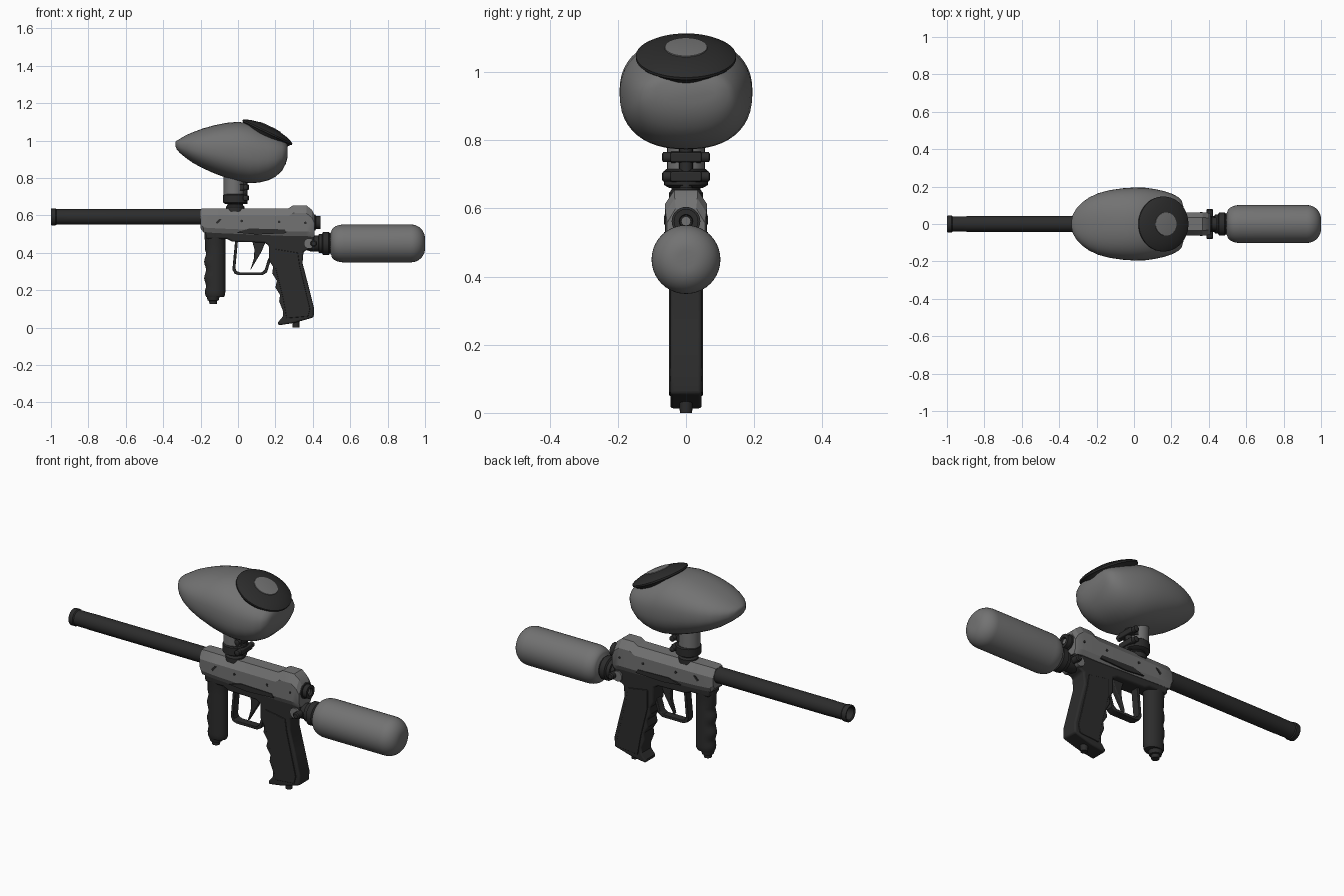
import bpy, bmesh, math
from mathutils import Vector


def material(name, v):
    m = bpy.data.materials.new(name)
    m.diffuse_color = (v, v, v, 1)
    return m


GREY = material("satin grey", 0.17)
DARK = material("matte black", 0.025)


def finish(name, bm, mat, angle=35, bevel=0):
    bmesh.ops.recalc_face_normals(bm, faces=bm.faces[:])
    me = bpy.data.meshes.new(name)
    bm.to_mesh(me)
    bm.free()
    me.materials.append(mat)
    ob = bpy.data.objects.new(name, me)
    bpy.context.collection.objects.link(ob)
    if bevel:
        b = ob.modifiers.new("round", 'BEVEL')
        b.width, b.segments, b.limit_method = bevel, 3, 'ANGLE'
        b.angle_limit = math.radians(50)
    bpy.ops.object.select_all(action='DESELECT')
    ob.select_set(True)
    bpy.context.view_layer.objects.active = ob
    bpy.ops.object.shade_smooth_by_angle(angle=math.radians(angle))
    return ob


def loft(name, rings, mat, angle=35, bevel=0):
    """Skin a list of equal-length point rings and cap both ends."""
    bm = bmesh.new()
    vs = [[bm.verts.new(p) for p in r] for r in rings]
    n = len(rings[0])
    for a, b in zip(vs, vs[1:]):
        for i in range(n):
            bm.faces.new((a[i], a[(i + 1) % n], b[(i + 1) % n], b[i]))
    bm.faces.new(vs[0])
    bm.faces.new(vs[-1])
    return finish(name, bm, mat, angle, bevel)


def lathe(name, origin, axis, prof, mat, n=32, angle=35):
    """Turn (distance along axis, radius) pairs around an axis."""
    o, d = Vector(origin), Vector(axis).normalized()
    u = d.orthogonal().normalized()
    w = d.cross(u)
    ang = [2 * math.pi * i / n for i in range(n)]
    return loft(name, [[o + d * t + (u * math.cos(a) + w * math.sin(a)) * r for a in ang]
                       for t, r in prof], mat, angle)


def prism(name, prof, half, mat, bevel=0.0, y=0.0):
    """Extrude an (x, z) outline across y."""
    return loft(name, [[(x, y + s * half, z) for x, z in prof] for s in (-1, 1)], mat, 35, bevel)


def superring(x, top, bot, w, e=2.3, n=48):
    zc, h = (top + bot) / 2, (top - bot) / 2
    pts = []
    for i in range(n):
        c, s = math.cos(2 * math.pi * i / n), math.sin(2 * math.pi * i / n)
        pts.append((x, w * math.copysign(abs(c) ** (2 / e), c),
                    zc + h * math.copysign(abs(s) ** (2 / e), s)))
    return pts


# Barrel with hollow muzzle
lathe("barrel", (0, 0, 0.592), (1, 0, 0),
      [(-0.85, 0.03), (-0.995, 0.033), (-1, 0.037), (-1, 0.043), (-0.996, 0.045), (-0.975, 0.045),
       (-0.97, 0.041), (-0.9, 0.041), (-0.89, 0.042), (-0.19, 0.042)], DARK)

# Receiver body with chamfered top and raised rear
def body_ring(x, top, bot, w):
    half = [(w * 0.55, top), (w, top - 0.042), (w, bot + 0.025), (w * 0.8, bot)]
    return [(x, y, z) for y, z in half] + [(x, -y, z) for y, z in reversed(half)]

loft("receiver", [body_ring(*s) for s in (
    (-0.2, 0.634, 0.53, 0.05), (-0.185, 0.638, 0.51, 0.057), (-0.1, 0.638, 0.505, 0.06),
    (0.27, 0.638, 0.49, 0.062), (0.295, 0.654, 0.49, 0.062), (0.365, 0.654, 0.49, 0.062),
    (0.395, 0.63, 0.485, 0.06), (0.41, 0.6, 0.485, 0.055))], GREY, 25)

# Dark side accents and pins on both sides
for s in (-1, 1):
    side = "left" if s > 0 else "right"
    prism("side_accent_" + side, [(-0.01, 0.508), (0.06, 0.53), (0.25, 0.525), (0.26, 0.505), (0.1, 0.498)],
          0.004, DARK, 0, s * 0.061)
    prism("body_slot_" + side, [(-0.12, 0.562), (-0.1, 0.582), (-0.085, 0.582), (-0.11, 0.555)],
          0.003, DARK, 0, s * 0.06)
    for k, (x, z) in enumerate(((0.02, 0.57), (0.22, 0.565), (0.36, 0.56))):
        lathe(f"body_pin_{side}_{k}", (x, s * 0.058, z), (0, s, 0), [(0, 0.007), (0.006, 0.007)], DARK, 12)
    for k, (x, z) in enumerate(((0.3, 0.38), (0.33, 0.12))):
        lathe(f"grip_screw_{side}_{k}", (x, s * 0.044, z), (0, s, 0), [(0, 0.009), (0.006, 0.008)], DARK, 12)

# Rear velocity plug
lathe("rear_plug", (0.4, 0, 0.562), (1, 0, 0),
      [(0, 0.042), (0.015, 0.042), (0.016, 0.036), (0.04, 0.036), (0.04, 0.02), (0.025, 0.018)], DARK)
lathe("rear_plug_core", (0.41, 0, 0.562), (1, 0, 0), [(0, 0.016), (0.022, 0.014)], GREY, 16)

# Trigger frame with the finger-grooved rear grip
prism("grip_frame", [
    (-0.175, 0.52), (0.405, 0.515), (0.405, 0.45), (0.38, 0.42), (0.35, 0.405), (0.345, 0.345),
    (0.375, 0.23), (0.405, 0.11), (0.405, 0.055), (0.3, 0.025), (0.215, 0.012), (0.215, 0.03),
    (0.24, 0.06), (0.24, 0.09), (0.22, 0.14), (0.225, 0.175), (0.2, 0.215), (0.208, 0.25),
    (0.183, 0.29), (0.188, 0.325), (0.165, 0.36), (0.165, 0.44), (0.14, 0.455), (-0.03, 0.46),
    (-0.06, 0.475), (-0.17, 0.475)], 0.046, DARK, 0.009)
for s in (-1, 1):
    prism("grip_panel_" + ("left" if s > 0 else "right"), [
        (0.2, 0.42), (0.32, 0.4), (0.33, 0.33), (0.385, 0.1), (0.375, 0.06), (0.26, 0.05),
        (0.24, 0.16), (0.2, 0.32)], 0.004, DARK, 0.003, s * 0.046)
lathe("grip_base_screw", (0.31, 0, 0), (0, 0, 1), [(0, 0.018), (0.04, 0.02)], DARK, 16)

# Trigger guard strip and trigger
prism("trigger_guard", [
    (-0.015, 0.47), (-0.03, 0.31), (-0.018, 0.288), (0.005, 0.28), (0.13, 0.28), (0.155, 0.295),
    (0.178, 0.37), (0.162, 0.37), (0.142, 0.308), (0.125, 0.295), (0.01, 0.295), (-0.008, 0.303),
    (-0.014, 0.318), (0.0, 0.47)], 0.022, DARK, 0.003)
prism("trigger", [(0.065, 0.305), (0.085, 0.37), (0.088, 0.42), (0.075, 0.465), (0.15, 0.465),
                  (0.125, 0.405), (0.095, 0.355)], 0.014, DARK, 0.004)

# Fore grip with rippled front
def fore_ring(z, r):
    ripple = 0.005 * math.sin((z - 0.2) * 72) if 0.2 < z < 0.41 else 0
    return [(-0.122 + (r * 1.15 - (ripple if math.cos(a) < -0.3 else 0)) * math.cos(a),
             0.93 * r * math.sin(a), z) for a in (2 * math.pi * i / 28 for i in range(28))]

loft("fore_grip", [fore_ring(0.165, 0.042), fore_ring(0.175, 0.046)]
     + [fore_ring(0.19 + 0.0125 * i, 0.047) for i in range(19)]
     + [fore_ring(0.46, 0.047), fore_ring(0.48, 0.05), fore_ring(0.52, 0.05)], DARK, 45)
lathe("fore_grip_plug", (-0.133, 0, 0.125), (0, 0, 1),
      [(0, 0.02), (0.018, 0.022), (0.02, 0.03), (0.045, 0.036)], DARK, 20)

# Air adapter and cross screw
lathe("air_adapter", (0, 0, 0.45), (1, 0, 0),
      [(0.35, 0.03), (0.385, 0.042), (0.43, 0.042), (0.432, 0.05), (0.45, 0.052), (0.455, 0.062),
       (0.485, 0.062), (0.49, 0.055), (0.51, 0.055)], DARK)
lathe("adapter_cross_screw", (0.405, 0, 0.45), (0, 1, 0),
      [(-0.08, 0.012), (-0.075, 0.018), (0.075, 0.018), (0.08, 0.012)], DARK, 16)
lathe("adapter_fitting", (0.38, 0, 0.45), (0, 1, 0), [(-0.055, 0.028), (0.055, 0.028)], GREY, 20)

# Air tank
lathe("air_tank", (0, 0, 0.45), (1, 0, 0),
      [(0.49, 0.05), (0.5, 0.065)] + [(0.565 - 0.065 * math.cos(a), 0.065 + 0.036 * math.sin(a))
       for a in (math.pi / 16 * i for i in range(1, 9))]
      + [(0.925 + 0.075 * math.sin(a), 0.026 + 0.075 * math.cos(a))
         for a in (math.pi / 20 * i for i in range(11))], GREY, 40)

# Feed neck and clamp
lathe("feed_base", (-0.015, 0, 0.62), (0, 0, 1), [(0, 0.05), (0.025, 0.05), (0.035, 0.042), (0.06, 0.042)], DARK)
lathe("feed_collar", (-0.015, 0, 0.66), (0, 0, 1),
      [(0, 0.05), (0.008, 0.064), (0.05, 0.064), (0.055, 0.058)], DARK)
lathe("feed_neck", (-0.022, 0, 0.7), (0, 0, 1), [(0, 0.055), (0.11, 0.055)], GREY)
for k, z in enumerate((0.693, 0.75)):
    prism(f"clamp_block_{k}", [(0, z - 0.018), (0.058, z - 0.014), (0.058, z + 0.014), (0, z + 0.018)],
          0.045, DARK, 0.004)
    lathe(f"clamp_bolt_{k}", (0.04, 0, z), (0, 1, 0),
          [(-0.07, 0.01), (-0.067, 0.015), (0.067, 0.015), (0.07, 0.01)], DARK, 12)
lathe("clamp_post", (0.03, 0, 0.66), (0, 0, 1), [(0, 0.02), (0.12, 0.02)], DARK, 16)

# Egg-shaped hopper
loft("hopper", [superring(*s) for s in (
    (-0.334, 0.993, 0.968, 0.02), (-0.327, 1.0, 0.952, 0.05), (-0.31, 1.01, 0.933, 0.08),
    (-0.28, 1.028, 0.908, 0.113), (-0.24, 1.045, 0.88, 0.142), (-0.19, 1.064, 0.853, 0.165),
    (-0.13, 1.081, 0.826, 0.181), (-0.06, 1.095, 0.8, 0.191), (0.0, 1.1, 0.783, 0.195),
    (0.06, 1.093, 0.773, 0.194), (0.11, 1.073, 0.775, 0.187), (0.16, 1.055, 0.787, 0.176),
    (0.2, 1.035, 0.806, 0.163), (0.235, 1.015, 0.838, 0.145), (0.255, 0.998, 0.875, 0.125),
    (0.265, 0.98, 0.91, 0.09))], GREY, 60)

# Domed hopper lid with centre disc
lid_origin, lid_axis = (0.157, 0, 1.044), (0.434, 0, 0.9)
lathe("hopper_lid", lid_origin, lid_axis,
      [(-0.03, 0.125), (-0.008, 0.14), (-0.004, 0.147), (0.004, 0.147), (0.012, 0.134),
       (0.022, 0.105), (0.03, 0.066), (0.031, 0.04)], DARK, 48)
lathe("lid_disc", lid_origin, lid_axis, [(0.026, 0.064), (0.033, 0.062), (0.036, 0.03)], GREY, 32)
